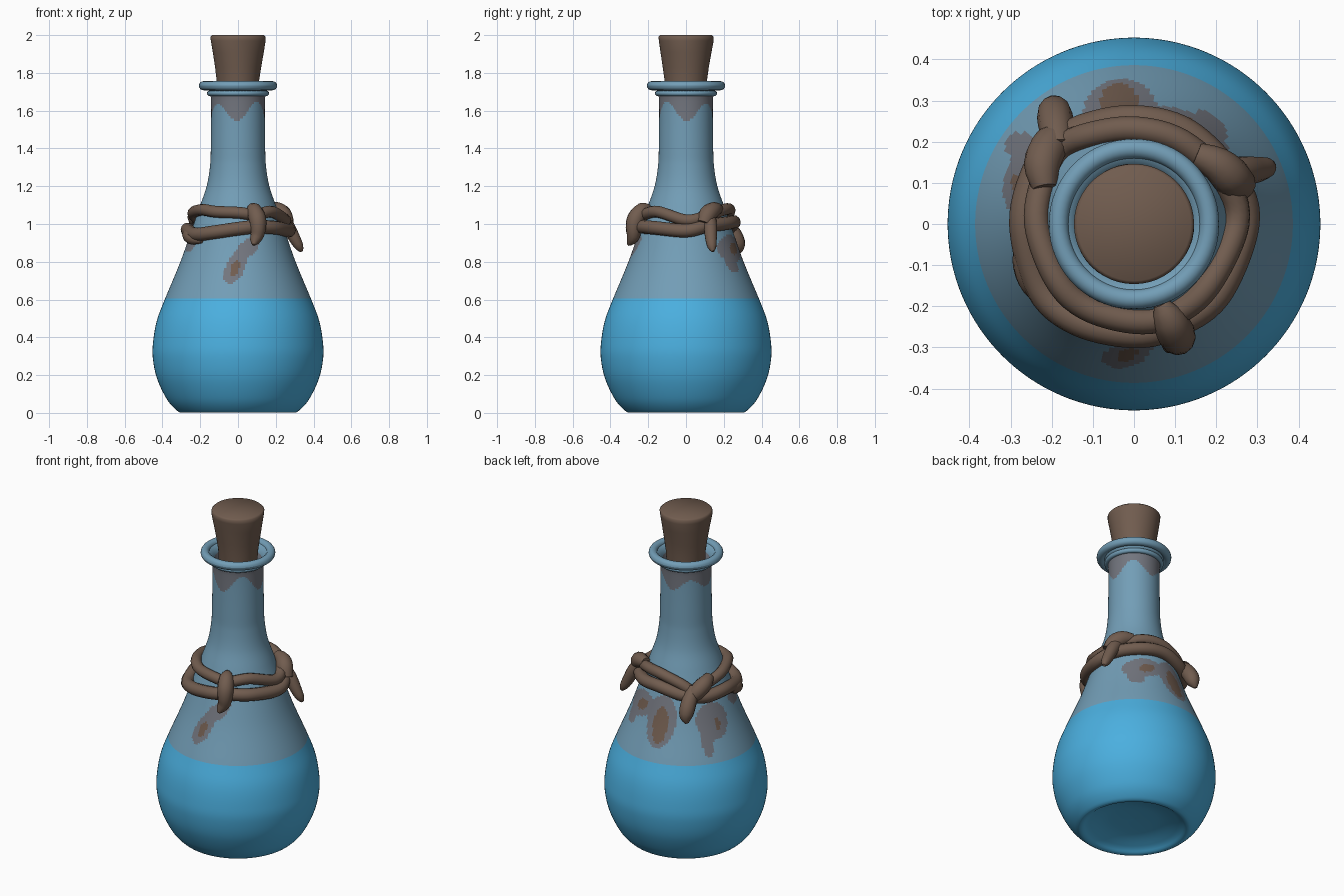
import bpy, bmesh, math
from mathutils import Vector

if "Cube" in bpy.data.objects:
    bpy.data.objects.remove(bpy.data.objects["Cube"])

def mat(name, c):
    m = bpy.data.materials.new(name)
    m.diffuse_color = (*c, 1)
    m.use_nodes = True
    m.node_tree.nodes["Principled BSDF"].inputs["Base Color"].default_value = m.diffuse_color
    return m

LIQUID = mat("blue liquid", (0.07, 0.43, 0.74))
GLASS = mat("pale glass", (0.17, 0.34, 0.47))
STAIN = mat("grey stain", (0.17, 0.18, 0.21))
BROWN = mat("brown cork and rope", (0.165, 0.108, 0.078))

def smooth_path(pts, step, cyclic=False):
    """Catmull-Rom through points of any dimension."""
    n, out = len(pts), []
    get = (lambda i: pts[i % n]) if cyclic else (lambda i: pts[max(0, min(n - 1, i))])
    for i in range(n if cyclic else n - 1):
        a, b, c, d = get(i - 1), get(i), get(i + 1), get(i + 2)
        k = max(1, round(math.dist(b, c) / step))
        for j in range(k):
            t = j / k
            out.append([0.5 * (2 * q + (r - p) * t + (2 * p - 5 * q + 4 * r - s) * t * t
                               + (3 * q - p - 3 * r + s) * t ** 3)
                        for p, q, r, s in zip(a, b, c, d)])
    if not cyclic:
        out.append(list(pts[-1]))
    return out

def lathe(name, profile, mats, segs, rule=None):
    bm = bmesh.new()
    rings = []
    for r, z in profile:
        if r < 1e-5:
            rings.append([bm.verts.new((0, 0, z))])
        else:
            rings.append([bm.verts.new((r * math.cos(2 * math.pi * i / segs),
                                        r * math.sin(2 * math.pi * i / segs), z))
                          for i in range(segs)])
    for a, b in zip(rings, rings[1:]):
        for i in range(segs):
            j = (i + 1) % segs
            vs = [a[i % len(a)], a[j % len(a)], b[j % len(b)], b[i % len(b)]]
            f = bm.faces.new(list(dict.fromkeys(vs)))
            if rule:
                f.material_index = rule(f.calc_center_median())
    bmesh.ops.recalc_face_normals(bm, faces=bm.faces)
    me = bpy.data.meshes.new(name)
    bm.to_mesh(me)
    bm.free()
    ob = bpy.data.objects.new(name, me)
    bpy.context.collection.objects.link(ob)
    for m in mats:
        me.materials.append(m)
    shade(ob)
    return ob

def shade(ob, angle=50):
    bpy.ops.object.select_all(action='DESELECT')
    ob.select_set(True)
    bpy.context.view_layer.objects.active = ob
    bpy.ops.object.shade_smooth_by_angle(angle=math.radians(angle))

# Stains: azimuth, height, half width, half height, tilt, material index
STAINS = [(-93, .765, .05, .09, -25, 2), (-80, .87, .04, .09, -50, 2), (-93, .765, .022, .045, -15, 3),
          (97, .82, .09, .14, 0, 2), (97, .80, .045, .10, 0, 3), (60, .87, .12, .07, 10, 2),
          (52, .80, .05, .06, 30, 2), (65, .87, .05, .03, 20, 3),
          (155, .82, .10, .10, 0, 2), (146, .72, .035, .08, 0, 2), (160, .80, .018, .03, 0, 3),
          (200, .90, .07, .05, 0, 2)]

def bottle_rule(p):
    if p.z < .605:
        return 0
    az, r = math.atan2(p.y, p.x), math.hypot(p.x, p.y)
    if p.z > 1.3:
        edge = 1.595 - .04 * math.cos(4 * az) - .012 * math.sin(3 * az + 1)
        return 2 if edge < p.z < 1.675 else 1
    out = 1
    for a, z, w, h, tilt, m in STAINS:
        d = az - math.radians(a)
        u, v = r * math.atan2(math.sin(d), math.cos(d)), p.z - z
        c, s = math.cos(math.radians(tilt)), math.sin(math.radians(tilt))
        if ((u * c + v * s) / w) ** 2 + ((v * c - u * s) / h) ** 2 < 1:
            out = m
    return out

# Bottle body with hollow base and open neck
outer = smooth_path([(0, .06), (.15, .052), (.25, .025), (.29, .003), (.32, .01), (.375, .07),
                     (.428, .18), (.451, .29), (.449, .38), (.429, .49), (.386, .605), (.305, .80),
                     (.235, 1.0), (.2, 1.1), (.166, 1.2), (.149, 1.3), (.144, 1.4), (.143, 1.66),
                     (.16, 1.715)], .011)
inner = [(.175, 1.74), (.155, 1.735), (.13, 1.70), (.122, 1.6), (0, 1.58)]
lathe("bottle", outer + inner, [LIQUID, GLASS, STAIN, BROWN], 160, bottle_rule)

# Glass lip and the thinner ring below it
def ring(name, R, r, z):
    pts = [(R + r * math.cos(t * math.pi / 8), z + r * math.sin(t * math.pi / 8)) for t in range(17)]
    lathe(name, pts, [GLASS], 64)
ring("lip", .183, .024, 1.732)
ring("neck_ring", .150, .014, 1.692)

# Cork
cork = lathe("cork", [(0, 2.0), (.138, 2.0), (.146, 1.992), (.145, 1.97), (.135, 1.91), (.122, 1.83),
                      (.111, 1.75), (.103, 1.6), (0, 1.6)], [BROWN], 48)
for v in cork.data.vertices:
    if v.co.z < 1.98:
        a = math.atan2(v.co.y, v.co.x)
        k = 1 + .012 * math.sin(3 * a + 14 * v.co.z)
        v.co.x *= k
        v.co.y *= k

# Rope: points are azimuth, offset from the glass, height, thickness
def rope(name, pts, cyclic=False):
    xyz = []
    for a, off, z, t in pts:
        r = .235 - .35 * (z - 1) + off
        xyz.append((r * math.cos(math.radians(a)), r * math.sin(math.radians(a)), z, t))
    path = smooth_path(xyz, .02, cyclic)
    cu = bpy.data.curves.new(name, 'CURVE')
    cu.dimensions = '3D'
    cu.bevel_depth = 1
    cu.bevel_resolution = 4
    cu.use_fill_caps = True
    sp = cu.splines.new('POLY')
    sp.points.add(len(path) - 1)
    for p, (x, y, z, t) in zip(sp.points, path):
        p.co = (x, y, z, 1)
        p.radius = t
    sp.use_cyclic_u = cyclic
    cu.materials.append(BROWN)
    ob = bpy.data.objects.new(name, cu)
    bpy.context.collection.objects.link(ob)
    bpy.ops.object.select_all(action='DESELECT')
    ob.select_set(True)
    bpy.context.view_layer.objects.active = ob
    bpy.ops.object.convert(target='MESH')
    shade(bpy.context.object, 60)

AZ = [-90, -68, -40, 0, 25, 60, 90, 118, 135, 152, 180, 215, 240]
UP = [1.06, 1.05, 1.065, 1.02, 1.04, 1.075, 1.075, 1.04, 1.0, 1.03, 1.06, 1.075, 1.065]
LOW = [.975, .985, .98, .965, .99, 1.005, 1.01, .985, .97, .965, .97, .945, .955]
rope("upper_rope", [(a, .022, z, .031) for a, z in zip(AZ, UP)], True)
rope("lower_rope", [(a, .022, z, .036) for a, z in zip(AZ, LOW)], True)

# Knots with hanging tails
rope("front_knot", [(-71, .0, 1.085, .02), (-70, .035, 1.075, .04), (-69, .06, 1.03, .046),
                    (-69, .055, .98, .042), (-70, .04, .94, .036), (-73, .038, .91, .026), (-75, .045, .89, .008)])
rope("right_knot", [(48, .02, 1.08, .03), (36, .04, 1.075, .042), (26, .045, 1.05, .048), (20, .04, 1.0, .04)])
rope("right_tail", [(28, .03, 1.05, .04), (26, .055, .99, .036), (24, .065, .93, .032),
                    (23, .075, .88, .024), (23, .08, .855, .008)])
rope("back_left_knot", [(158, .02, 1.06, .03), (147, .045, 1.04, .045), (136, .045, 1.0, .045), (128, .03, .97, .035)])
rope("back_left_tail", [(135, .03, 1.02, .035), (129, .055, .97, .042), (126, .065, .92, .043),
                        (125, .065, .88, .034), (126, .065, .85, .01)])
rope("left_loose_end", [(185, .015, .98, .02), (198, .02, .945, .035), (212, .02, .925, .035), (226, .01, .91, .012)])
